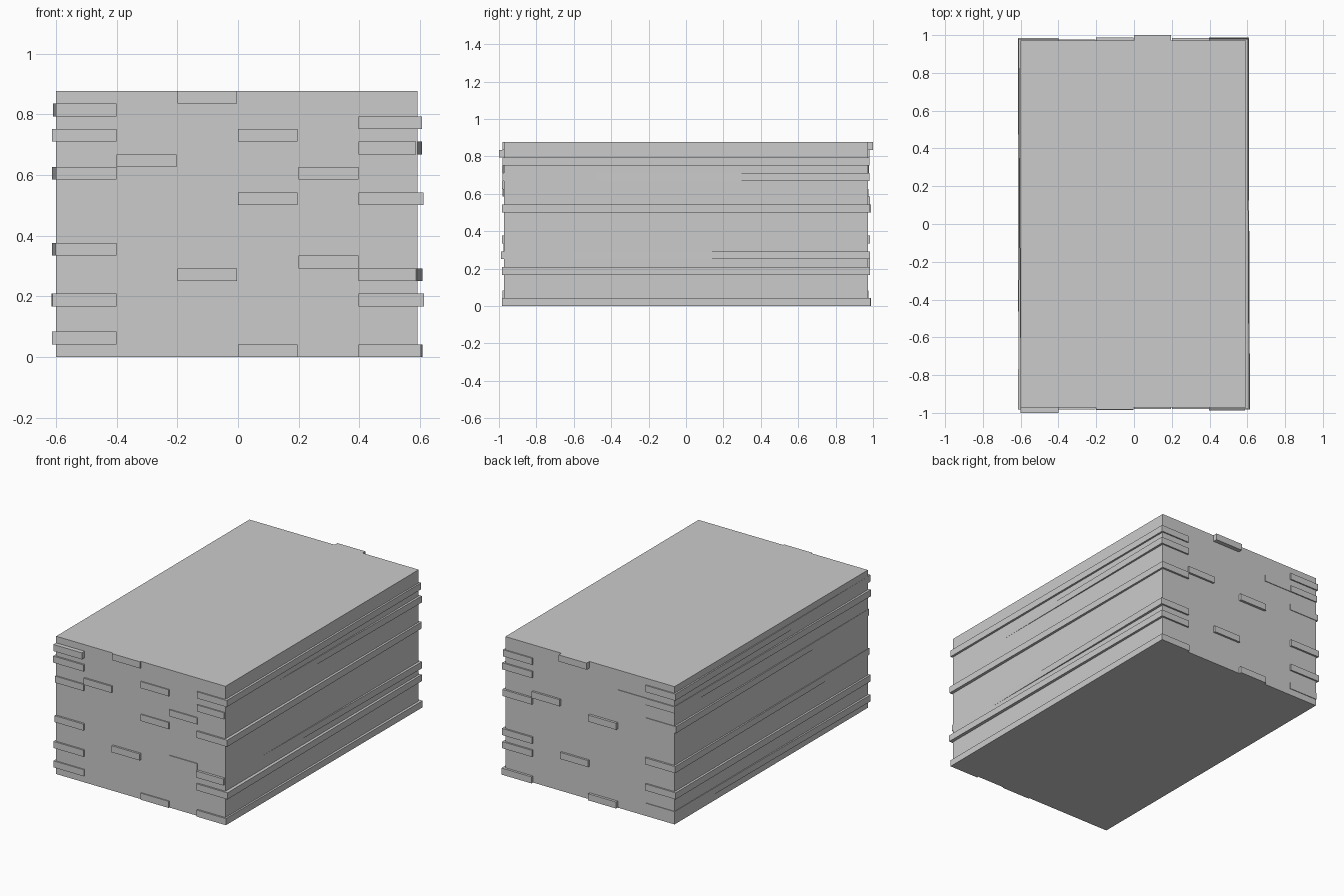
import bpy, bmesh

LAYERS = 21
H = 0.877 / LAYERS      # board thickness
HX0, HX1 = -0.6, 0.592  # core sides
HY = 0.972              # core half length


def board(name, xf, xb, y0, y1, z0, z1):
    """Box whose x range is xf at the front end and xb at the back end."""
    bm = bmesh.new()
    bmesh.ops.create_cube(bm, size=1)
    for v in bm.verts:
        back, right, up = v.co.y > 0, v.co.x > 0, v.co.z > 0
        v.co = ((xb if back else xf)[right], y1 if back else y0, z1 if up else z0)
    mesh = bpy.data.meshes.new(name)
    bm.to_mesh(mesh)
    bm.free()
    ob = bpy.data.objects.new(name, mesh)
    bpy.context.collection.objects.link(ob)
    return ob


# Solid body of the stack
board("stack_core", (HX0, HX1), (HX0, HX1), -HY, HY, 0, LAYERS * H)

# Left edge boards: layer, outer x at front and back, front y, back y
left = [(1, -0.614, -0.602, -0.980, 0.976), (4, -0.612, -0.615, -0.983, 0.982),
        (8, -0.602, -0.613, -0.984, 0.984), (14, -0.601, -0.613, -0.981, 0.976),
        (17, -0.614, -0.603, -0.983, 0.979), (19, -0.600, -0.611, -1.0, 0.980)]
for k, a, b, y0, y1 in left:
    board("left_edge_board", (a, -0.4), (b, -0.4), y0, y1, k * H, (k + 1) * H)

# Right edge boards
right = [(0, 0.603, 0.609, -0.983, 0.987), (4, 0.614, 0.606, -0.983, 0.983),
         (6, 0.588, 0.609, -0.988, 0.983), (12, 0.612, 0.604, -0.983, 0.985),
         (16, 0.587, 0.607, -0.980, 0.982), (18, 0.607, 0.603, -0.980, 0.980)]
for k, a, b, y0, y1 in right:
    board("right_edge_board", (0.397, a), (0.397, b), y0, y1, k * H, (k + 1) * H)

# Inner boards slid out of the front: layer, left x, end y
front = [(0, 0.0, 0.979), (12, 0.0, 0.979), (17, 0.0, 0.979), (7, 0.2, 0.977),
         (14, 0.2, 0.979), (6, -0.2, 0.985), (20, -0.2, 0.981), (15, -0.4, 0.983)]
for k, x, y in front:
    board("front_inner_board", (x, x + 0.197), (x, x + 0.197), -y, -0.9, k * H, (k + 1) * H)

# Inner boards slid out of the back
back = [(20, 0.0, 1.0), (5, 0.0, 0.985), (13, 0.2, 0.985),
        (12, -0.2, 0.988), (0, -0.2, 0.988), (17, -0.4, 0.976)]
for k, x, y in back:
    board("back_inner_board", (x, x + 0.197), (x, x + 0.197), 0.9, y, k * H, (k + 1) * H)
